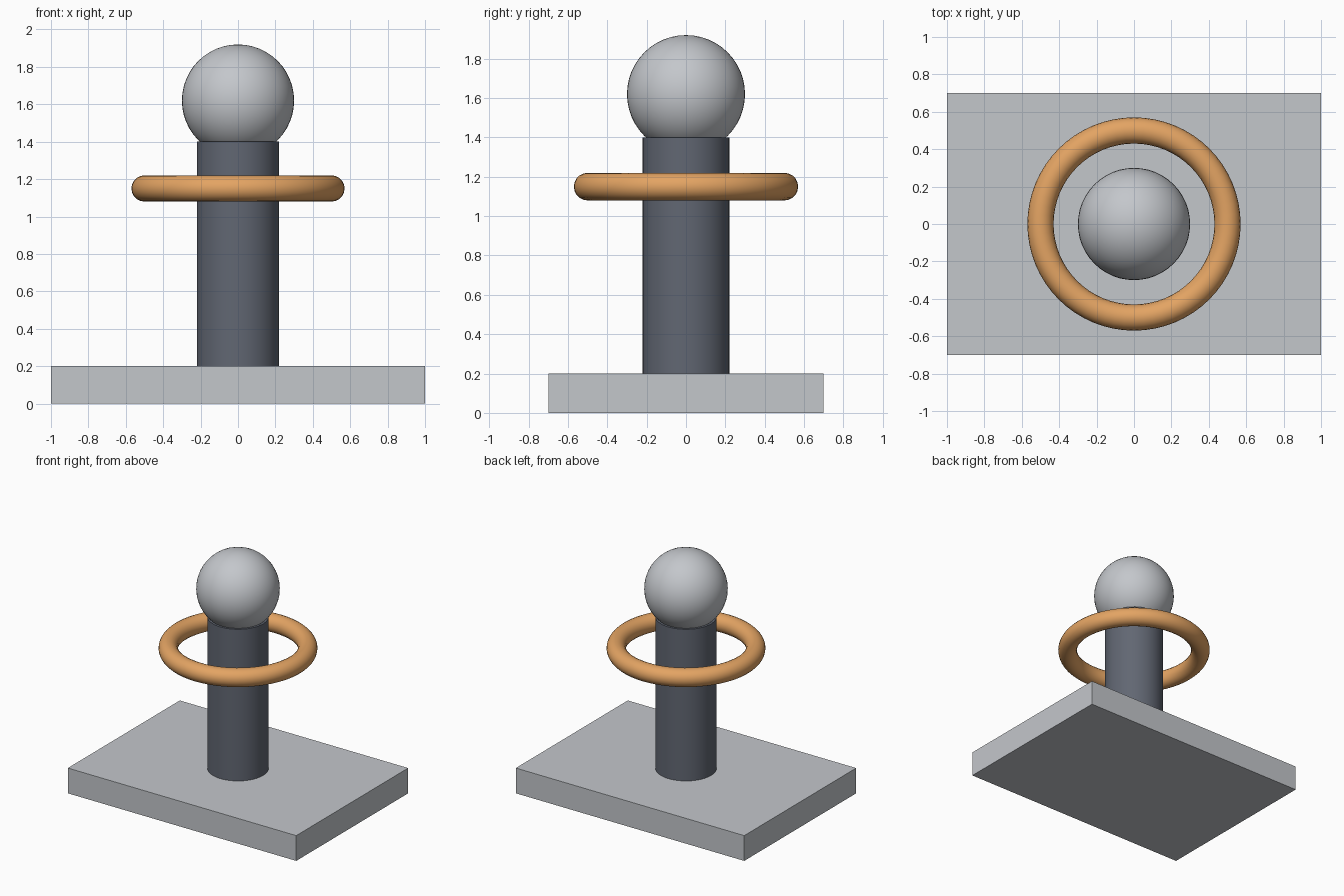
import bpy
import math

old = bpy.data.objects.get("Cube")
if old:
    bpy.data.objects.remove(old, do_unlink=True)


def make_material(name, rgb):
    mat = bpy.data.materials.new(name)
    mat.use_nodes = True
    colour = (*rgb, 1.0)
    mat.diffuse_color = colour
    mat.node_tree.nodes["Principled BSDF"].inputs["Base Color"].default_value = colour
    return mat


def finish(name, mat, smooth=True):
    obj = bpy.context.object
    obj.name = name
    obj.data.materials.append(mat)
    if smooth:
        bpy.ops.object.shade_smooth_by_angle(angle=math.radians(40))
    return obj


light_grey = make_material("light grey", (0.55, 0.57, 0.60))
slate = make_material("dark slate", (0.12, 0.135, 0.17))
orange = make_material("warm orange", (0.77, 0.37, 0.125))

# Flat rectangular base
bpy.ops.mesh.primitive_cube_add(size=1, location=(0, 0, 0.1))
base = finish("base", light_grey, smooth=False)
base.scale = (2.0, 1.4, 0.2)

# Upright column standing on the base
bpy.ops.mesh.primitive_cylinder_add(vertices=48, radius=0.22, depth=1.2,
                                    location=(0, 0, 0.8))
finish("column", slate)

# Ball resting in the column top
bpy.ops.mesh.primitive_uv_sphere_add(segments=48, ring_count=24, radius=0.3,
                                     location=(0, 0, 1.62))
finish("ball", light_grey)

# Ring floating around the column
bpy.ops.mesh.primitive_torus_add(major_segments=64, minor_segments=20,
                                 major_radius=0.5, minor_radius=0.07,
                                 location=(0, 0, 1.15))
finish("ring", orange)
